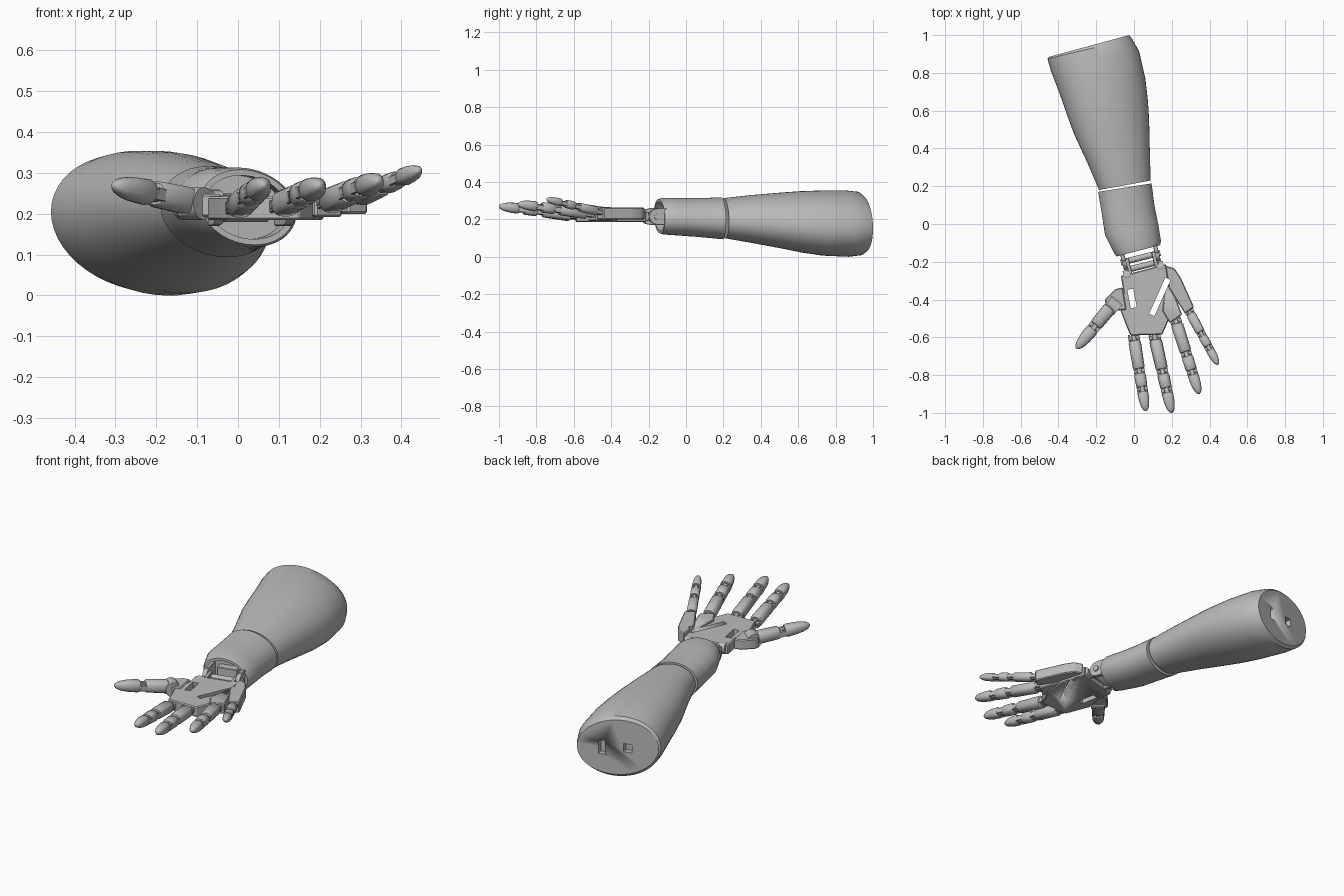
import bpy, bmesh, math
from mathutils import Vector, Matrix

if "Cube" in bpy.data.objects:
    bpy.data.objects.remove(bpy.data.objects["Cube"], do_unlink=True)

grey = bpy.data.materials.new("light_grey_plastic")
grey.use_nodes = True
grey.diffuse_color = (0.5, 0.5, 0.5, 1)
grey.node_tree.nodes["Principled BSDF"].inputs["Base Color"].default_value = (0.5, 0.5, 0.5, 1)


def make(name, bm, matrix=None, smooth=30):
    bmesh.ops.recalc_face_normals(bm, faces=bm.faces)
    if matrix is not None:
        bm.transform(matrix)
    mesh = bpy.data.meshes.new(name)
    bm.to_mesh(mesh)
    bm.free()
    mesh.materials.append(grey)
    obj = bpy.data.objects.new(name, mesh)
    bpy.context.collection.objects.link(obj)
    bpy.ops.object.select_all(action="DESELECT")
    obj.select_set(True)
    bpy.context.view_layer.objects.active = obj
    bpy.ops.object.shade_smooth_by_angle(angle=math.radians(smooth))
    return obj


def skin(name, rings, matrix=None, smooth=30):
    bm = bmesh.new()
    loops = [[bm.verts.new(p) for p in ring] for ring in rings]
    n = len(loops[0])
    for a, b in zip(loops, loops[1:]):
        for i in range(n):
            bm.faces.new((a[i], a[(i + 1) % n], b[(i + 1) % n], b[i]))
    bm.faces.new(loops[0])
    bm.faces.new(loops[-1])
    return make(name, bm, matrix, smooth)


def arm_ring(left, right, low, high, n=48):
    # Slightly sheared ellipse between two side points
    l, r = Vector((*left, 0)), Vector((*right, 0))
    mid, u = (l + r) / 2, (r - l) / 2
    ring = []
    for i in range(n):
        c, s = math.cos(math.tau * i / n), math.sin(math.tau * i / n)
        z = (low + high) / 2 + s * (high - low) / 2 - 0.12 * u.length * c
        ring.append(mid + u * c + Vector((0, 0, z)))
    return ring


def loft(name, sections, matrix, n=16):
    # Rounded body along local y; sections hold (y, half width, half height)
    rings = []
    for y, w, h in sections:
        ring = []
        for i in range(n):
            c, s = math.cos(math.tau * i / n), math.sin(math.tau * i / n)
            ring.append((w * math.copysign(abs(c) ** 0.8, c), y, h * math.copysign(abs(s) ** 0.8, s)))
        rings.append(ring)
    return skin(name, rings, matrix, 40)


def box(name, centre, size, matrix, bevel=0.003):
    bm = bmesh.new()
    bmesh.ops.create_cube(bm, size=1, matrix=Matrix.LocRotScale(Vector(centre), None, Vector(size)))
    if bevel:
        bmesh.ops.bevel(bm, geom=bm.edges[:], offset=bevel, segments=1, affect="EDGES")
    return make(name, bm, matrix)


def pin(name, centre, radius, length, matrix):
    bm = bmesh.new()
    turn = Matrix.Translation(centre) @ Matrix.Rotation(math.pi / 2, 4, "Y")
    bmesh.ops.create_cone(bm, cap_ends=True, segments=20, radius1=radius, radius2=radius, depth=length, matrix=turn)
    return make(name, bm, matrix)


def plate(name, outline, low, high, bevel=0.005):
    bm = bmesh.new()
    face = bm.faces.new([bm.verts.new((x, y, low)) for x, y in outline])
    ext = bmesh.ops.extrude_face_region(bm, geom=[face])
    bmesh.ops.translate(bm, vec=(0, 0, high - low), verts=[g for g in ext["geom"] if isinstance(g, bmesh.types.BMVert)])
    bmesh.ops.recalc_face_normals(bm, faces=bm.faces)
    bmesh.ops.bevel(bm, geom=bm.edges[:], offset=bevel, segments=1, affect="EDGES")
    return make(name, bm)


def cut(target, cutter):
    mod = target.modifiers.new("cut", "BOOLEAN")
    mod.object, mod.solver = cutter, "EXACT"
    bpy.context.view_layer.update()
    graph = bpy.context.evaluated_depsgraph_get()
    mesh = bpy.data.meshes.new_from_object(target.evaluated_get(graph))
    target.modifiers.clear()
    target.data = mesh
    bpy.data.objects.remove(cutter, do_unlink=True)


def frame(start, end):
    # Local y runs from start to end, local z stays upward
    y = (Vector(end) - Vector(start)).normalized()
    x = y.cross(Vector((0, 0, 1))).normalized()
    m = Matrix((x, y, x.cross(y))).transposed().to_4x4()
    m.translation = start
    return m


# Forearm shell with a rounded elbow rim
forearm = skin("forearm", [arm_ring(*s) for s in (
    ((-0.45, 0.885), (-0.025, 1.0), 0.025, 0.33),
    ((-0.458, 0.875), (-0.01, 0.98), 0.01, 0.345),
    ((-0.44, 0.81), (0.027, 0.915), 0.002, 0.352),
    ((-0.39, 0.68), (0.06, 0.77), 0.008, 0.352),
    ((-0.352, 0.57), (0.074, 0.65), 0.025, 0.348),
    ((-0.317, 0.475), (0.08, 0.55), 0.045, 0.341),
    ((-0.245, 0.32), (0.084, 0.38), 0.075, 0.328),
    ((-0.185, 0.18), (0.088, 0.23), 0.1, 0.312))])
elbow = frame((-0.237, 0.942, 0), (0.02, -0.02, 0))
for spot, size in (((-0.085, 0, 0.165), (0.035, 0.06, 0.075)), ((0.055, 0, 0.18), (0.045, 0.06, 0.045))):
    cut(forearm, box("slot_cutter", spot, size, elbow, 0))

# Wrist cuff with an open mouth
skin("wrist_cuff", [arm_ring(*s) for s in (
    ((-0.19, 0.17), (0.093, 0.215), 0.095, 0.316),
    ((-0.17, 0.05), (0.108, 0.10), 0.106, 0.312),
    ((-0.153, -0.06), (0.128, 0.0), 0.114, 0.312),
    ((-0.105, -0.155), (0.143, -0.09), 0.12, 0.312),
    ((-0.092, -0.172), (0.138, -0.112), 0.125, 0.307),
    ((-0.078, -0.168), (0.124, -0.115), 0.139, 0.293),
    ((-0.092, -0.115), (0.11, -0.062), 0.139, 0.293))])

# Wrist hinge
wrist = frame((0.025, -0.14, 0.215), (0.085, -0.38, 0.215))
for side in (-1, 1):
    x = side * 0.09
    box("wrist_bracket", (x, -0.01, 0), (0.022, 0.09, 0.09), wrist)
    pin("wrist_bracket_eye", (x, 0.04, 0), 0.042, 0.022, wrist)
    box("wrist_link", (side * 0.072, 0.075, 0), (0.02, 0.1, 0.05), wrist)
    pin("palm_hinge_eye", (side * 0.092, 0.115, 0), 0.03, 0.035, wrist)
pin("wrist_pin", (0, 0.04, 0), 0.016, 0.215, wrist)
pin("palm_pin", (0, 0.085, 0), 0.016, 0.18, wrist)
box("wrist_core", (0, -0.045, 0), (0.11, 0.07, 0.07), wrist)

# Palm plates, stepped upward toward the small finger
palm = plate("palm", ((-0.07, -0.275), (0.17, -0.212), (0.21, -0.35), (0.2, -0.47), (0.15, -0.585),
                      (-0.02, -0.59), (-0.075, -0.45), (-0.055, -0.36)), 0.185, 0.242)
plate("ring_metacarpal", ((0.17, -0.32), (0.205, -0.35), (0.255, -0.48), (0.19, -0.525), (0.15, -0.46)), 0.192, 0.252)
plate("small_metacarpal", ((0.165, -0.22), (0.215, -0.235), (0.248, -0.285), (0.318, -0.44),
                           (0.27, -0.475), (0.185, -0.34)), 0.2, 0.262)
for start, end, w, length in (((-0.02, -0.345, 0.21), (0, -0.45, 0.21), 0.032, 0.1),
                              ((0.18, -0.29, 0.21), (0.09, -0.49, 0.21), 0.03, 0.21)):
    for part in [o for o in bpy.data.objects if o.name in ("palm", "ring_metacarpal", "small_metacarpal")]:
        cut(part, box("palm_slot_cutter", (0, length / 2, 0), (w, length, 0.3), frame(start, end), 0))

# Thumb mount
plate("thumb_mount", ((-0.06, -0.335), (-0.1, -0.345), (-0.155, -0.4), (-0.145, -0.46), (-0.04, -0.455)), 0.192, 0.248)
pin("thumb_pivot", (0, 0, 0), 0.04, 0.07, frame((-0.11, -0.43, 0.225), (-0.3, -0.655, 0.265)))


def dome(y0, y1, w, h):
    # Fingertip that tapers into a rounded end
    return [(y0 + (y1 - y0) * t, w * k, h * k) for t, k in
            ((0, 0.88), (0.08, 1), (0.45, 0.93), (0.7, 0.78), (0.87, 0.56), (0.96, 0.33), (1, 0.1))]


def phalanx(y0, y1, w, h):
    c = 0.008
    return [(y0, w * 0.8, h * 0.8), (y0 + c, w, h), (y1 - c, w * 0.95, h * 0.95), (y1, w * 0.78, h * 0.78)]


def finger(name, base, tip, w, joints):
    m = frame(base, tip)
    size = (Vector(tip) - Vector(base)).length
    h = w * 0.95
    stops = [0] + joints + [1]
    for i in range(len(stops) - 1):
        k = 1 - 0.06 * i
        y0, y1 = stops[i] * size + 0.016, stops[i + 1] * size - 0.012
        if i == len(stops) - 2:
            loft(name + "_tip", dome(y0, size, w * k, h * k), m)
        else:
            loft(name + "_phalanx", phalanx(y0, y1, w * k, h * k), m)
        # Hinge tongue, side lugs and pin at each knuckle
        y = stops[i] * size
        box(name + "_tongue", (0, y, -0.002), (w * 0.75, 0.06, h * 1.05), m)
        for side in (-1, 1):
            box(name + "_lug", (side * w * 0.72, y, -0.003), (w * 0.28, 0.042, h * 0.9), m, 0.002)
        pin(name + "_knuckle_pin", (0, y, 0), w * 0.35, w * 1.85 * k, m)


finger("index_finger", (0.0, -0.605, 0.218), (0.063, -0.99, 0.272), 0.033, [0.45, 0.7])
finger("middle_finger", (0.11, -0.6, 0.222), (0.2, -1.0, 0.27), 0.034, [0.45, 0.7])
finger("ring_finger", (0.222, -0.515, 0.23), (0.345, -0.9, 0.282), 0.033, [0.45, 0.7])
finger("small_finger", (0.294, -0.465, 0.24), (0.445, -0.745, 0.308), 0.026, [0.42, 0.68])
finger("thumb", (-0.115, -0.43, 0.23), (-0.305, -0.66, 0.27), 0.036, [0.5])
